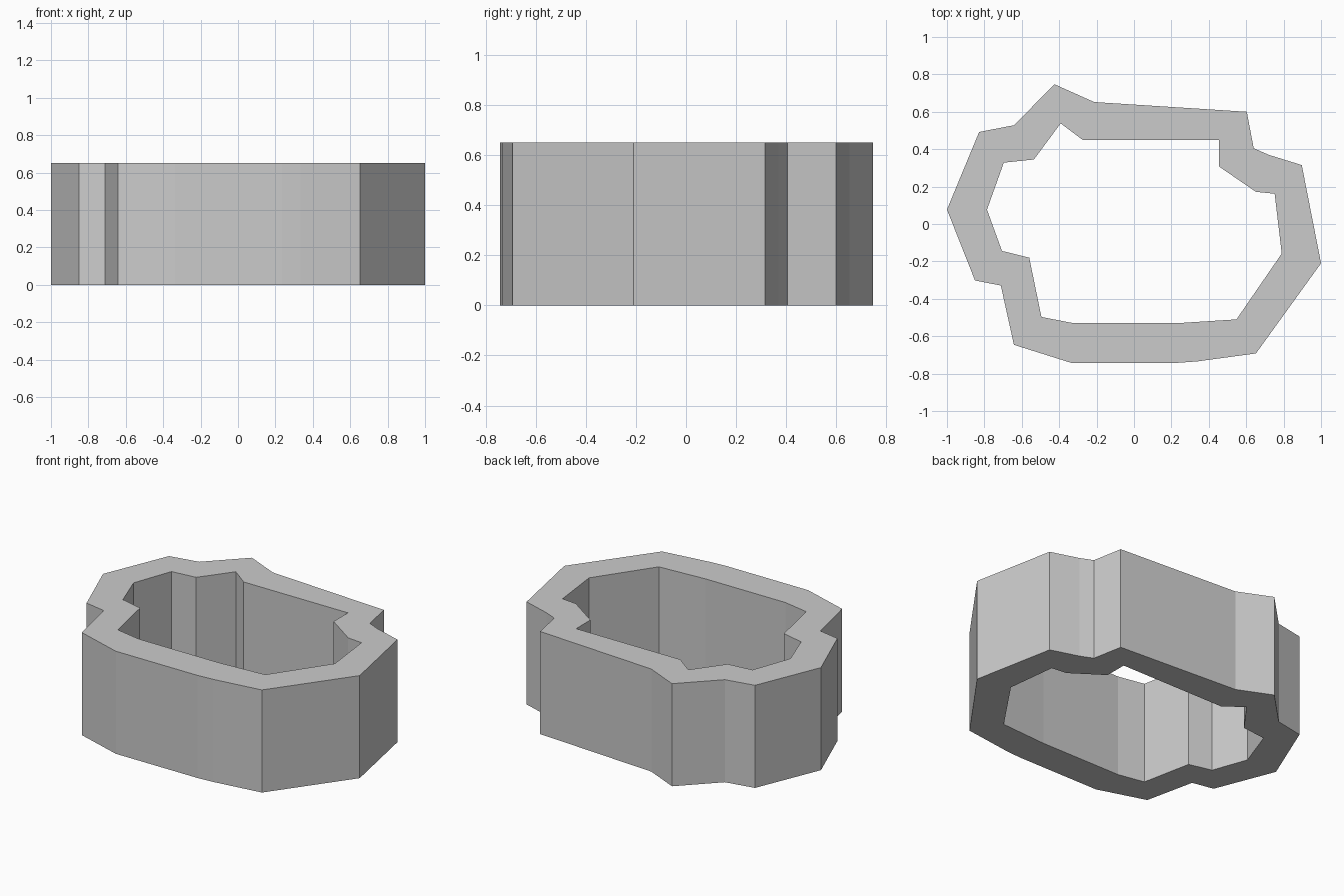
import bpy, bmesh

if "Cube" in bpy.data.objects:
    bpy.data.objects.remove(bpy.data.objects["Cube"])

HEIGHT = 0.65

# Outer and inner outlines of the ring wall, seen from above
OUTER = [(-0.425, 0.747), (-0.213, 0.652), (0.603, 0.60), (0.64, 0.405), (0.72, 0.37),
         (0.897, 0.315), (1.0, -0.21), (0.652, -0.692), (0.335, -0.735), (0.235, -0.742),
         (-0.337, -0.742), (-0.642, -0.646), (-0.712, -0.329), (-0.85, -0.302),
         (-1.0, 0.077), (-0.828, 0.492), (-0.642, 0.528)]
INNER = [(-0.392, 0.538), (-0.275, 0.45), (0.455, 0.45), (0.455, 0.307), (0.652, 0.172),
         (0.752, 0.162), (0.79, -0.158), (0.548, -0.51), (0.235, -0.53), (-0.325, -0.53),
         (-0.495, -0.497), (-0.56, -0.18), (-0.706, -0.144), (-0.786, 0.077),
         (-0.696, 0.328), (-0.535, 0.345)]


def add_loop(bm, outline):
    """Add a closed loop of edges on the ground plane."""
    verts = [bm.verts.new((x, y, 0)) for x, y in outline]
    return [bm.edges.new((a, b)) for a, b in zip(verts, verts[1:] + verts[:1])]


# Ring wall: fill between both outlines, then extrude upward
bm = bmesh.new()
edges = add_loop(bm, OUTER) + add_loop(bm, INNER)
bmesh.ops.triangle_fill(bm, edges=edges, use_beauty=True, normal=(0, 0, 1))
ext = bmesh.ops.extrude_face_region(bm, geom=bm.faces[:], use_keep_orig=True)
top = [g for g in ext["geom"] if isinstance(g, bmesh.types.BMVert)]
bmesh.ops.translate(bm, verts=top, vec=(0, 0, HEIGHT))
bmesh.ops.recalc_face_normals(bm, faces=bm.faces[:])

mesh = bpy.data.meshes.new("ring_wall")
bm.to_mesh(mesh)
bm.free()
ring = bpy.data.objects.new("ring_wall", mesh)
bpy.context.collection.objects.link(ring)
